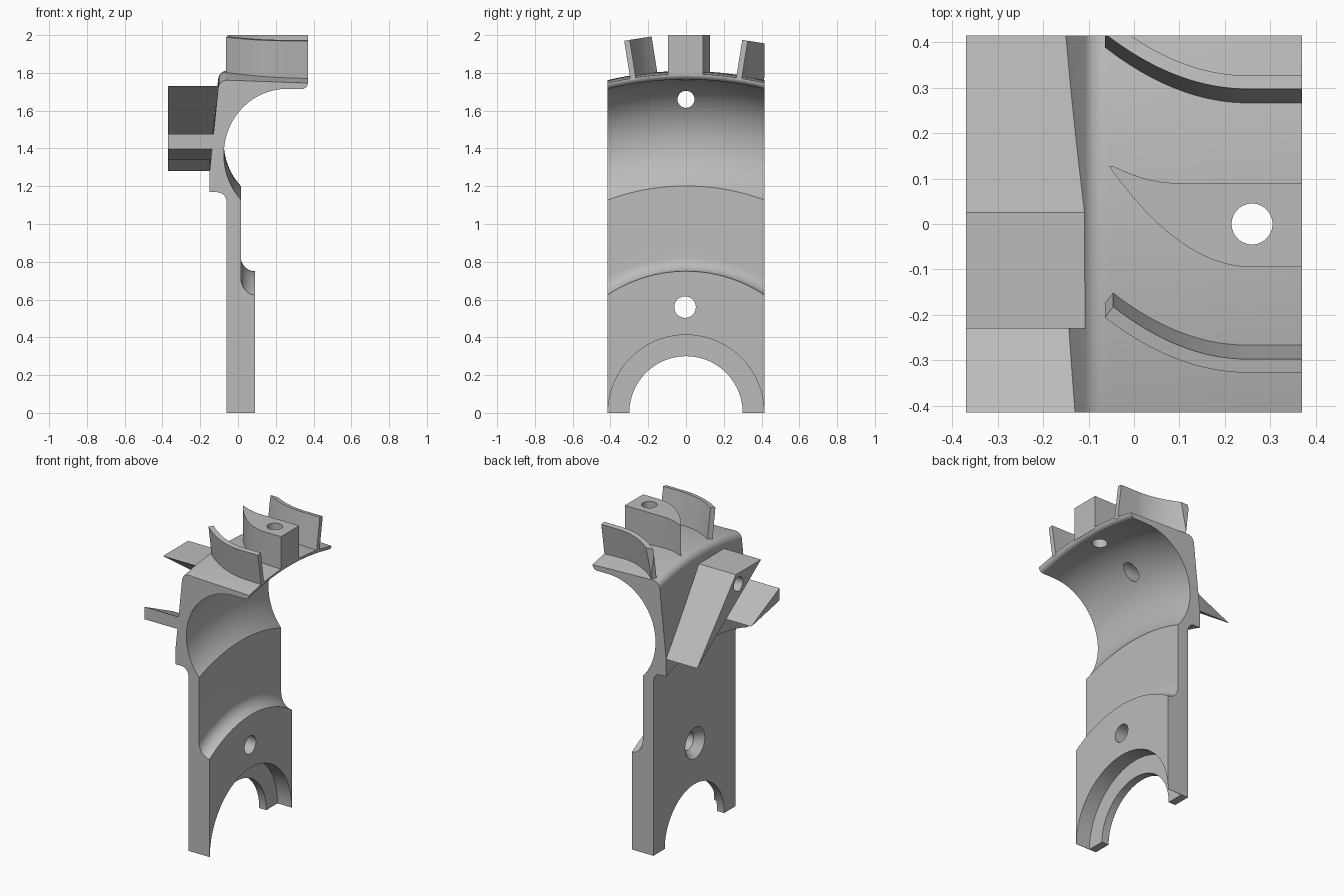
import bpy, bmesh
from math import sin, cos, radians, pi, hypot
from mathutils import Matrix

cube = bpy.data.objects.get("Cube")
if cube:
    bpy.data.objects.remove(cube, do_unlink=True)

HALF = 0.415  # half width of the bracket

grey = bpy.data.materials.new("plain grey")
grey.use_nodes = True
GREY = (0.5, 0.5, 0.5, 1)
grey.diffuse_color = GREY
grey.node_tree.nodes["Principled BSDF"].inputs["Base Color"].default_value = GREY


def make(name, bm):
    bmesh.ops.recalc_face_normals(bm, faces=bm.faces)
    mesh = bpy.data.meshes.new(name)
    bm.to_mesh(mesh)
    bm.free()
    mesh.materials.append(grey)
    ob = bpy.data.objects.new(name, mesh)
    bpy.context.collection.objects.link(ob)
    return ob


def arc(cx, cy, r, a, b, n):
    angles = [radians(a + (b - a) * i / n) for i in range(n + 1)]
    return [(cx + r * cos(t), cy + r * sin(t)) for t in angles]


def prism(name, points, offset):
    """Extrude a closed loop of 3D points by an offset."""
    bm = bmesh.new()
    face = bm.faces.new([bm.verts.new(p) for p in points])
    ext = bmesh.ops.extrude_face_region(bm, geom=[face])["geom"]
    moved = [g for g in ext if isinstance(g, bmesh.types.BMVert)]
    bmesh.ops.translate(bm, verts=moved, vec=offset)
    return make(name, bm)


def cutter(name, r1, r2, depth, matrix):
    bm = bmesh.new()
    bmesh.ops.create_cone(bm, cap_ends=True, segments=48, radius1=r1,
                          radius2=r2, depth=depth, matrix=matrix)
    return make(name, bm)


def boolean(ob, tool, operation):
    mod = ob.modifiers.new(tool.name, 'BOOLEAN')
    mod.operation, mod.object, mod.solver = operation, tool, 'EXACT'
    bpy.ops.object.select_all(action='DESELECT')
    bpy.context.view_layer.objects.active = ob
    ob.select_set(True)
    bpy.ops.object.modifier_apply(modifier=mod.name)


# Clipping box and drill shapes
bm = bmesh.new()
bmesh.ops.create_cube(bm, size=2, matrix=Matrix.Translation((0, 0, 1.5))
                      @ Matrix.Diagonal((1, HALF, 1.5, 1)))
clip = make("clip_box", bm)
along_x = Matrix.Rotation(pi / 2, 4, 'Y')
upper_drill = cutter("upper_drill", 0.045, 0.045, 1.2,
                     Matrix.Translation((0, 0, 1.66)) @ along_x)
lower_drill = cutter("lower_drill", 0.057, 0.057, 1.2,
                     Matrix.Translation((0, -0.005, 0.56)) @ along_x)
countersink = cutter("countersink", 0.1, 0.057, 0.05,
                     Matrix.Translation((-0.036, -0.005, 0.56)) @ along_x)
top_drill = cutter("top_drill", 0.045, 0.045, 0.6,
                   Matrix.Translation((0.26, 0, 1.95)))

# Main body: profile of (x, radius) turned around the x axis
profile = [(-0.06, 0.3)]
profile += arc(-0.11, 1.19, 0.05, 0, 90, 8)
profile += [(-0.15, 1.24), (-0.15, 1.345)]
profile += arc(-0.06, 1.765, 0.045, 175, 90, 8)
profile += arc(0.34, 1.795, 0.03, 0, -90, 8)
profile += arc(0.26, 1.43, 0.335, 90, 223, 40)
profile += arc(0.09, 0.825, 0.075, 180, 270, 10)
profile += [(0.09, 0.413), (-0.01, 0.413), (-0.01, 0.3)]
bm = bmesh.new()
verts = [bm.verts.new((x, 0, r)) for x, r in profile]
edges = [bm.edges.new((v, verts[i - 1])) for i, v in enumerate(verts)]
bmesh.ops.spin(bm, geom=verts + edges, cent=(0, 0, 0), axis=(1, 0, 0),
               angle=2 * pi, steps=180, use_merge=True)
bmesh.ops.remove_doubles(bm, verts=bm.verts, dist=1e-5)
body = make("body", bm)

# Curved guide vanes on the flange, one on each side
N = 20
xs = [-0.055 + 0.305 * i / N for i in range(N + 1)]
sides = [[], []]
for x in xs + [0.37]:
    t = max(0, (0.25 - x) / 0.305)
    y, slope = 0.12 * t * t, -0.24 * t / 0.305
    k = 0.015 / hypot(1, slope)
    for side, s in zip(sides, (1, -1)):
        side.append((min(x - s * k * slope, 0.37), y + s * k, 1.785))
vanes = []
for name, tilt in (("right_vane", 9), ("left_vane", -9)):
    vane = prism(name, sides[0] + sides[1][::-1], (0, 0, 0.212))
    vane.data.transform(Matrix.Rotation(radians(tilt), 4, 'X'))
    vanes.append(vane)

# Thick middle vane with a vertical hole
lower = [(x, -0.095 + 0.215 * ((0.26 - x) / 0.31) ** 2, 1.785)
         for x in [-0.05 + 0.31 * i / N for i in range(N + 1)]]
upper = [(x, 0.09 + 0.04 * ((0.1 - x) / 0.15) ** 2, 1.785)
         for x in [0.1 - 0.145 * i / N for i in range(N + 1)]]
middle_vane = prism("middle_vane", lower + [(0.37, -0.095, 1.785), (0.37, 0.09, 1.785)]
                    + upper + [(-0.055, 0.128, 1.785)], (0, 0, 0.215))

# Slanted wedge blades on the back plate
wedge = [(-0.37, -0.23, 1.73), (-0.37, 0.025, 1.73), (-0.37, HALF, 1.28)]
blades = []
for name, turn in (("upper_blade", 0), ("lower_blade", 23.5)):
    blade = prism(name, wedge, (0.275, 0, 0))
    blade.data.transform(Matrix.Rotation(radians(turn), 4, 'X'))
    blades.append(blade)

# Trim everything to width and drill the holes
parts = [body, middle_vane] + vanes + blades
for ob in parts:
    boolean(ob, clip, 'INTERSECT')
for tool in (upper_drill, lower_drill, countersink, top_drill):
    boolean(body, tool, 'DIFFERENCE')
boolean(middle_vane, top_drill, 'DIFFERENCE')
boolean(blades[0], upper_drill, 'DIFFERENCE')

for tool in (clip, upper_drill, lower_drill, countersink, top_drill):
    bpy.data.objects.remove(tool, do_unlink=True)

bpy.ops.object.select_all(action='DESELECT')
for ob in parts:
    ob.select_set(True)
bpy.context.view_layer.objects.active = body
bpy.ops.object.shade_smooth_by_angle(angle=radians(30))
